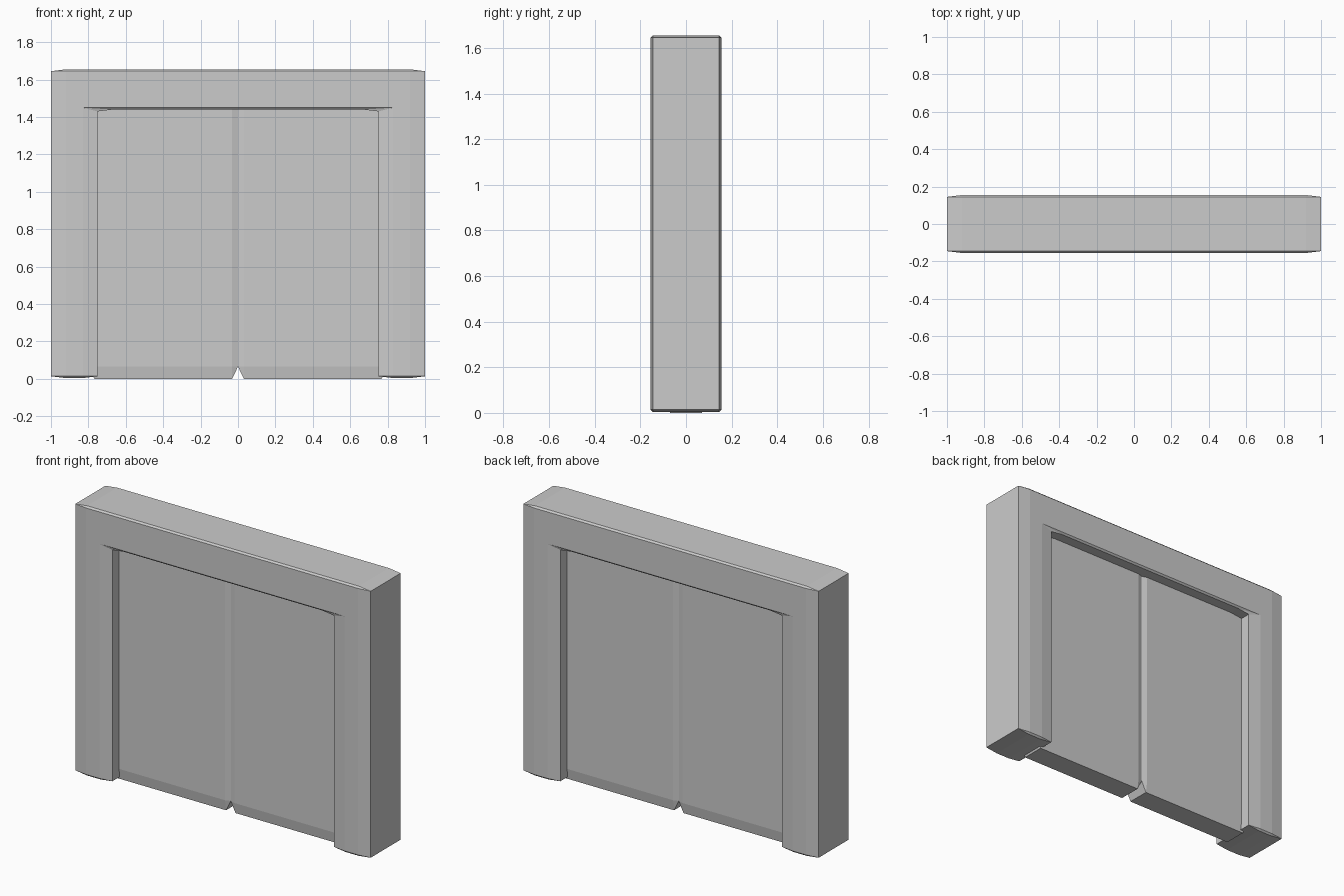
import bpy
import bmesh
from mathutils import Vector

cube = bpy.data.objects.get("Cube")
if cube:
    bpy.data.objects.remove(cube, do_unlink=True)

grey = bpy.data.materials.new("light grey")
grey.use_nodes = True
colour = (0.6, 0.6, 0.6, 1)
grey.diffuse_color = colour
grey.node_tree.nodes["Principled BSDF"].inputs["Base Color"].default_value = colour


def bevelled_slab(name, outline, half_depth, bevel):
    """Extrude an (x, z) outline along y, with a different bevel width on each axis."""
    bm = bmesh.new()
    bx, by, bz = bevel
    # Work in a space where every bevel is one unit wide, then scale back
    verts = [bm.verts.new((x / bx, -half_depth / by, z / bz)) for x, z in outline]
    face = bm.faces.new(verts)
    grown = bmesh.ops.extrude_face_region(bm, geom=[face])["geom"]
    moved = [v for v in grown if isinstance(v, bmesh.types.BMVert)]
    bmesh.ops.translate(bm, verts=moved, vec=(0, 2 * half_depth / by, 0))
    bmesh.ops.recalc_face_normals(bm, faces=bm.faces[:])
    bmesh.ops.bevel(bm, geom=bm.edges[:], offset=1, offset_type='OFFSET',
                    segments=1, profile=0.5, affect='EDGES', clamp_overlap=False)
    bmesh.ops.scale(bm, vec=Vector(bevel), verts=bm.verts[:])
    bmesh.ops.recalc_face_normals(bm, faces=bm.faces[:])
    mesh = bpy.data.meshes.new(name)
    bm.to_mesh(mesh)
    bm.free()
    mesh.materials.append(grey)
    obj = bpy.data.objects.new(name, mesh)
    bpy.context.collection.objects.link(obj)
    return obj


# Door frame: two posts joined by a lintel
half = [(0.75, 1.44), (0.75, 0.004), (1, 0.004), (1, 1.655)]
frame = half + [(-x, z) for x, z in reversed(half)]
bevelled_slab("door_frame", frame, 0.155, (0.08, 0.01, 0.01))

# Pair of door leaves meeting in the middle, tucked into the frame
for name, side in (("left_door", 1), ("right_door", -1)):
    leaf = [(0, 0), (side * 0.8, 0), (side * 0.8, 1.52), (0, 1.52)]
    bevelled_slab(name, leaf, 0.08, (0.032, 0.01, 0.065))
